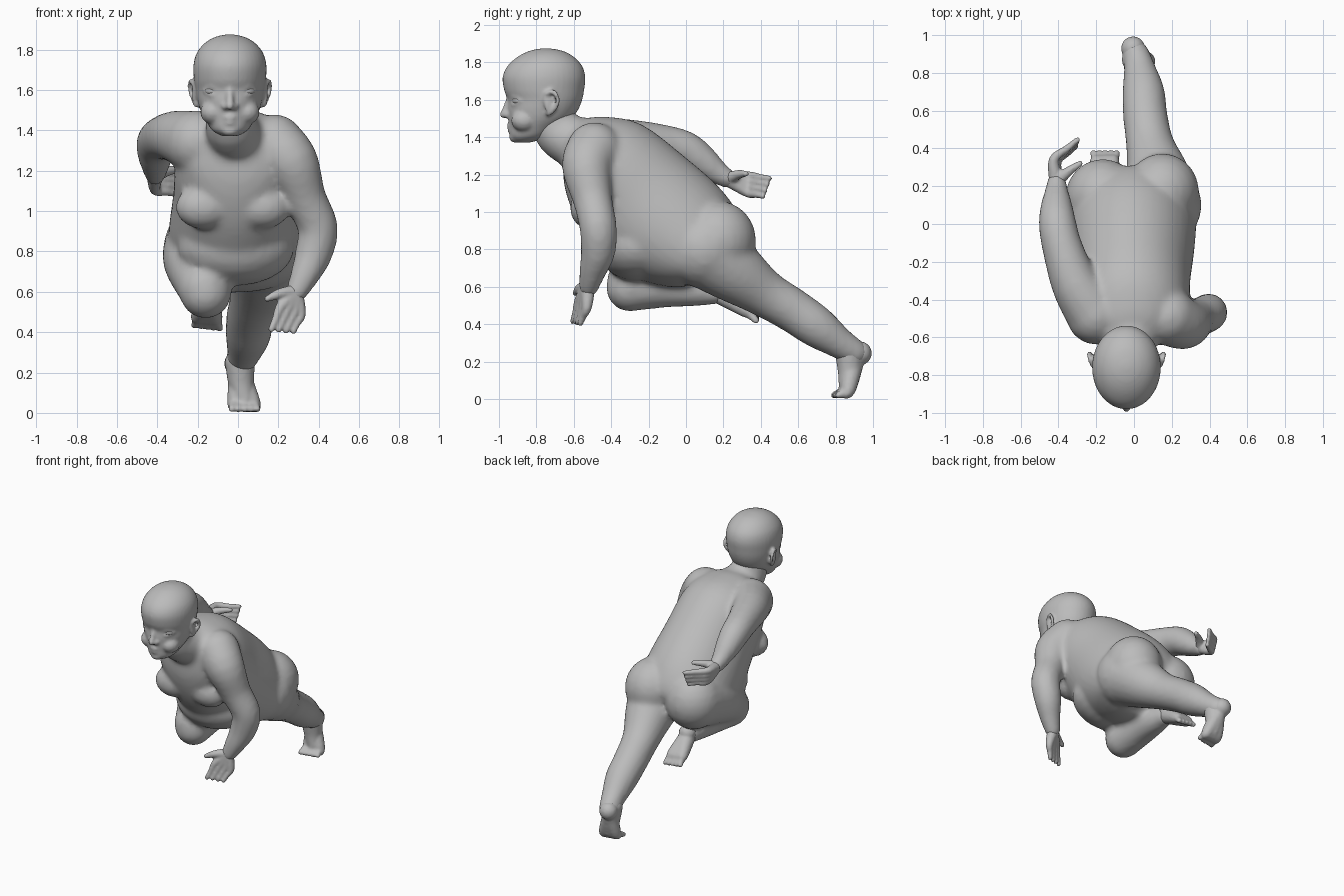
import bpy, bmesh, math
from mathutils import Vector, Matrix

if "Cube" in bpy.data.objects:
    bpy.data.objects.remove(bpy.data.objects["Cube"])

CX = -0.04          # centre line of the head
X, Y = Vector((1, 0, 0)), Vector((0, 1, 0))

skin = bpy.data.materials.new("grey_skin")
skin.diffuse_color = (0.5, 0.5, 0.5, 1)
skin.use_nodes = True
skin.node_tree.nodes["Principled BSDF"].inputs["Base Color"].default_value = skin.diffuse_color


def spline(rows, n=4):
    """Smooth interpolation of rows of numbers."""
    out = []
    for i in range(len(rows) - 1):
        a, b, c, d = rows[max(i - 1, 0)], rows[i], rows[i + 1], rows[min(i + 2, len(rows) - 1)]
        for k in range(n):
            t = k / n
            out.append([0.5 * (2 * q + (r - p) * t + (2 * p - 5 * q + 4 * r - s) * t * t
                               + (3 * q - p - 3 * r + s) * t ** 3) for p, q, r, s in zip(a, b, c, d)])
    return out + [list(rows[-1])]


def loft(bm, rings, sides=28):
    """Closed skin over rings given as centre, half axis u, half axis v."""
    loops = [[bm.verts.new(c + u * math.cos(2 * math.pi * k / sides) + v * math.sin(2 * math.pi * k / sides))
              for k in range(sides)] for c, u, v in rings]
    for a, b in zip(loops, loops[1:]):
        for k in range(sides):
            j = (k + 1) % sides
            bm.faces.new((a[k], a[j], b[j], b[k]))
    bm.faces.new(loops[0][::-1])
    bm.faces.new(loops[-1])


def blob(bm, centre, size, tilt=0.0, sides=18):
    """Ellipsoid, optionally turned about z."""
    sx, sy, sz = (size,) * 3 if isinstance(size, float) else size
    turn = Matrix.Rotation(tilt, 3, 'Z')
    rings = []
    for i in range(12):
        a = math.pi * (0.02 + 0.96 * i / 11)
        rings.append((Vector(centre) - Vector((0, 0, sz * math.cos(a))),
                      turn @ X * sx * math.sin(a), turn @ Y * sy * math.sin(a)))
    loft(bm, rings, sides)


def limb(bm, rows, sides=20):
    """Round tube through (x, y, z, radius) rows with round ends."""
    ends = rows[0], rows[-1]
    rows = spline(rows)
    pts = [Vector(r[:3]) for r in rows]
    rings = []
    u = None
    for i, p in enumerate(pts):
        t = (pts[min(i + 1, len(pts) - 1)] - pts[max(i - 1, 0)]).normalized()
        u = t.orthogonal() if u is None else u - t * u.dot(t)
        u.normalize()
        rings.append((p, u * rows[i][3], t.cross(u) * rows[i][3]))
    loft(bm, rings, sides)
    for e in ends:
        blob(bm, e[:3], float(e[3]), 0, sides)


def mix(a, b, t):
    return tuple(p + (q - p) * t for p, q in zip(a, b))


def digits(bm, root, knuckles, tips, radii, count):
    """Fan of fingers or toes, each running from the wrist or heel to its tip."""
    for i in range(count):
        t = i / (count - 1)
        k, e = mix(*knuckles, t), mix(*tips, t)
        mid = mix(k, e, 0.55)
        limb(bm, [(*root, radii[0]), (*k, radii[1]), (*mid, radii[2]), (*e, radii[3])], 12)


def fuse(bm, name, voxel=0, rounds=0):
    """Make an object; with a voxel size, merge its pieces into one smooth skin."""
    mesh = bpy.data.meshes.new(name)
    bm.to_mesh(mesh)
    bm.free()
    ob = bpy.data.objects.new(name, mesh)
    bpy.context.collection.objects.link(ob)
    if voxel:
        r = ob.modifiers.new("remesh", 'REMESH')
        r.mode, r.voxel_size = 'VOXEL', voxel
        s = ob.modifiers.new("smooth", 'SMOOTH')
        s.factor, s.iterations = 0.5, rounds
        dg = bpy.context.evaluated_depsgraph_get()
        mesh = bpy.data.meshes.new_from_object(ob.evaluated_get(dg))
        ob.modifiers.clear()
        ob.data = mesh
    mesh.materials.clear()
    mesh.materials.append(skin)
    mesh.shade_smooth()


# ---- trunk: centre x, half width, back y, back z, front y, front z
bm = bmesh.new()
trunk = spline([
    (-.02, .17, -.58, 1.49, -.66, 1.27),
    (-.01, .26, -.45, 1.51, -.65, 1.14),
    (-.01, .30, -.24, 1.47, -.61, 1.01),
    (-.01, .31, .00, 1.29, -.54, .88),
    (-.01, .33, .18, 1.13, -.42, .74),
    (-.01, .34, .28, .99, -.25, .64),
    (-.01, .33, .31, .88, -.10, .60),
    (.00, .25, .27, .78, .00, .60)])
loft(bm, [(Vector((x, (by + fy) / 2, (bz + fz) / 2)), X * w, Vector((0, (by - fy) / 2, (bz - fz) / 2)))
          for x, w, by, bz, fy, fz in trunk], 40)
# buttocks, chest pads and belly
blob(bm, (-.165, .14, .83), (.2, .205, .21), 0, 28)
blob(bm, (.15, .17, .85), (.195, .205, .21), 0, 28)
for x in (-.17, .12):
    blob(bm, (x, -.52, 1.02), (.14, .1, .11), 0, 28)
blob(bm, (-.01, -.26, .82), (.29, .22, .19), 0, 28)
# neck
limb(bm, [(CX, -.71, 1.5, .12), (-.035, -.68, 1.42, .128), (-.01, -.57, 1.36, .15), (0, -.46, 1.28, .2)])
# arms
limb(bm, [(.18, -.49, 1.33, .15), (.265, -.53, 1.24, .135), (.33, -.5, 1.07, .106), (.395, -.47, .92, .1),
          (.375, -.47, .79, .093), (.33, -.5, .68, .072), (.29, -.52, .6, .054)])
limb(bm, [(-.2, -.48, 1.34, .16), (-.31, -.32, 1.37, .128), (-.38, -.12, 1.36, .107), (-.405, 0, 1.33, .1),
          (-.41, .09, 1.27, .086), (-.41, .17, 1.21, .064), (-.41, .22, 1.18, .052)])
# stretched leg and bent leg
limb(bm, [(.15, .1, .8, .21), (.125, .26, .68, .17), (.085, .42, .565, .128), (.06, .57, .475, .118),
          (.05, .7, .385, .112), (.03, .82, .30, .085), (.01, .9, .25, .072)])
limb(bm, [(-.17, .1, .82, .2), (-.19, -.1, .75, .18), (-.165, -.29, .62, .135)])
limb(bm, [(-.16, -.3, .595, .127), (-.16, -.12, .6, .112), (-.15, .04, .585, .09), (-.145, .15, .57, .066)])
fuse(bm, "body", .018, 6)

# ---- head: height, front y, back y, half width
bm = bmesh.new()
head = spline([
    (1.372, -.91, -.83, .04), (1.40, -.94, -.74, .088), (1.45, -.945, -.67, .12), (1.50, -.95, -.61, .146),
    (1.55, -.955, -.575, .161), (1.60, -.953, -.555, .17), (1.65, -.972, -.545, .178), (1.72, -.98, -.538, .181),
    (1.78, -.955, -.555, .166), (1.83, -.90, -.60, .128), (1.862, -.835, -.66, .075), (1.875, -.77, -.73, .02)])
loft(bm, [(Vector((CX, (f + b) / 2, z)), X * w, Y * (b - f) / 2) for z, f, b, w in head], 40)
# nose, lips, chin
limb(bm, [(CX, -.945, 1.6, .018), (CX, -.962, 1.555, .018), (CX, -.974, 1.522, .022)], 14)
for z, y, r in ((1.463, -.945, .015), (1.438, -.94, .016)):
    limb(bm, [(CX - .05, y + .03, z, .009), (CX, y, z, r), (CX + .05, y + .03, z, .009)], 12)
blob(bm, (CX, -.91, 1.4), (.045, .036, .03))
for s in (-1, 1):
    blob(bm, (CX + s * .024, -.955, 1.517), .017)                       # nostril
    blob(bm, (CX + s * .085, -.865, 1.49), (.062, .07, .06))            # cheek
    for dz, r in ((.023, .012), (-.021, .009)):                         # eyelids
        limb(bm, [(CX + s * .05, -.934, 1.592, .008), (CX + s * .088, -.922, 1.595 + dz, r),
                  (CX + s * .128, -.882, 1.594, .008)], 10)
    # ear: shell and curled rim
    blob(bm, (CX + s * .172, -.725, 1.575), (.012, .035, .05), s * .35)
    limb(bm, [(CX + s * .17, -.755, 1.59, .011), (CX + s * .182, -.745, 1.632, .012),
              (CX + s * .197, -.705, 1.64, .012), (CX + s * .197, -.685, 1.6, .012),
              (CX + s * .182, -.7, 1.555, .012), (CX + s * .168, -.735, 1.525, .014)], 10)
fuse(bm, "head", .01, 3)

# ---- hands: four fingers and a thumb each
FINGER = (.04, .027, .019, .0155)
bm = bmesh.new()
digits(bm, (.285, -.525, .59), ((.215, -.57, .53), (.31, -.53, .49)),
       ((.165, -.605, .415), (.275, -.565, .405)), FINGER, 4)
limb(bm, [(.28, -.53, .6, .036), (.205, -.57, .59, .026), (.145, -.59, .565, .016)], 14)
fuse(bm, "left_hand", .009, 2)
bm = bmesh.new()
digits(bm, (-.41, .225, 1.175), ((-.425, .34, 1.19), (-.41, .33, 1.105)),
       ((-.30, .445, 1.18), (-.31, .41, 1.085)), FINGER, 4)
limb(bm, [(-.405, .23, 1.18, .036), (-.345, .28, 1.2, .025), (-.285, .32, 1.205, .016)], 14)
fuse(bm, "right_hand", .009, 2)

# ---- feet: heel and five toes each
TOE = (.058, .04, .024, .018)
bm = bmesh.new()
blob(bm, (-.005, .93, .245), .064)
limb(bm, [(.01, .87, .25, .075), (.015, .875, .15, .064), (.03, .865, .07, .05)])
digits(bm, (.01, .89, .18), ((-.015, .86, .05), (.075, .865, .045)), ((-.03, .79, .02), (.095, .815, .019)), TOE, 5)
fuse(bm, "left_foot", .01, 3)
bm = bmesh.new()
blob(bm, (-.145, .19, .59), .06)
digits(bm, (-.145, .19, .56), ((-.195, .32, .48), (-.115, .32, .475)), ((-.215, .375, .435), (-.09, .375, .42)), TOE, 5)
fuse(bm, "right_foot", .01, 3)

# ---- eyes
for side, s in (("right", -1), ("left", 1)):
    bm = bmesh.new()
    blob(bm, (CX + s * .088, -.905, 1.595), (.038, .022, .019), s * .4)
    fuse(bm, side + "_eye")
